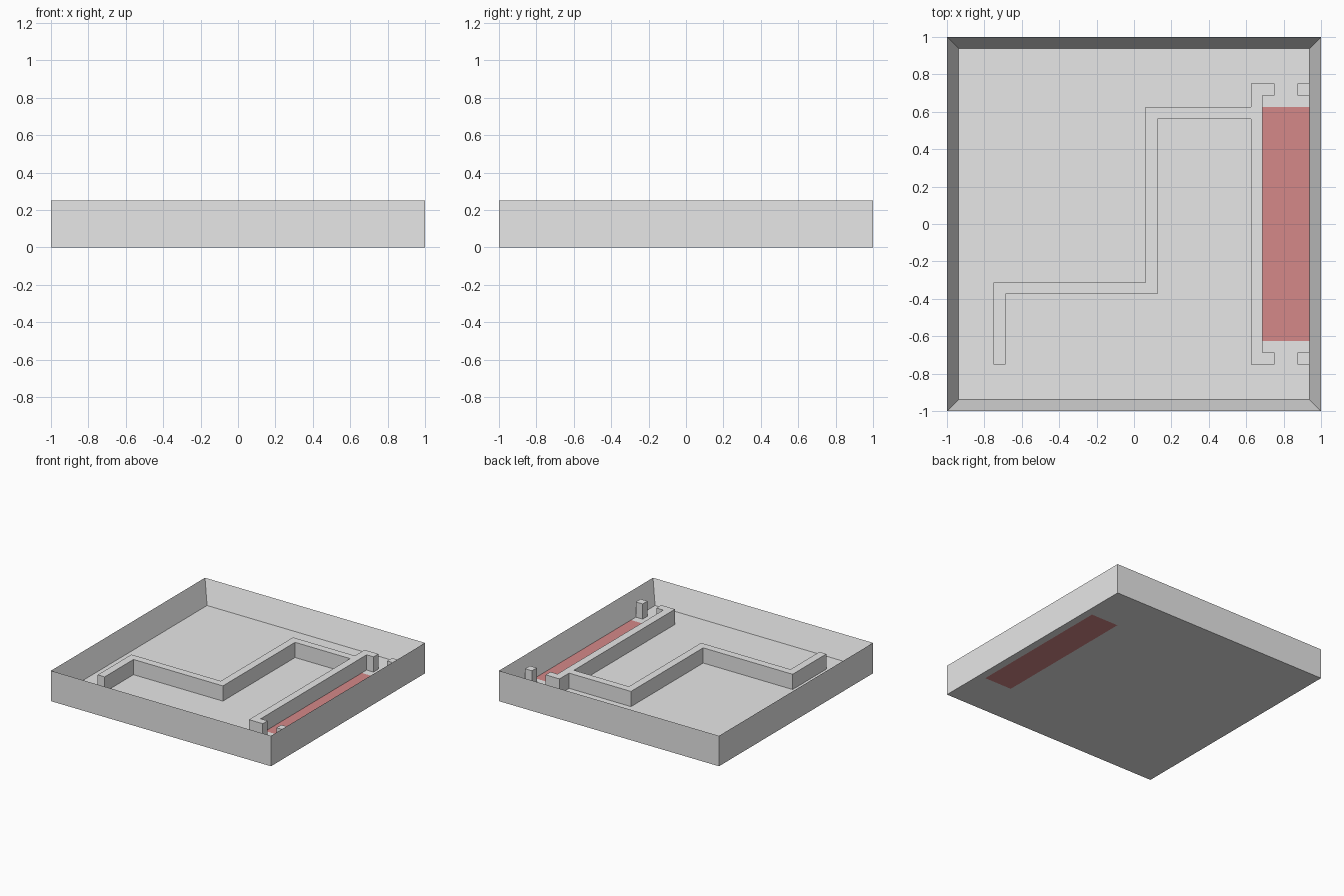
import bpy, bmesh
from mathutils import Vector

if "Cube" in bpy.data.objects:
    bpy.data.objects.remove(bpy.data.objects["Cube"])

T = 0.0625            # wall thickness, also floor thickness
RIM_TOP = 0.25
WALL_TOP = 0.1875


def material(name, rgb):
    m = bpy.data.materials.new(name)
    m.diffuse_color = (*rgb, 1)
    m.use_nodes = True
    m.node_tree.nodes["Principled BSDF"].inputs["Base Color"].default_value = m.diffuse_color
    return m


grey = material("light_grey", (0.8, 0.8, 0.8))
red = material("muted_red", (0.66, 0.25, 0.25))


def add_object(name, bm, *mats):
    bmesh.ops.recalc_face_normals(bm, faces=bm.faces)
    mesh = bpy.data.meshes.new(name)
    bm.to_mesh(mesh)
    bm.free()
    for m in mats:
        mesh.materials.append(m)
    obj = bpy.data.objects.new(name, mesh)
    bpy.context.collection.objects.link(obj)
    return obj


def extruded_wall(name, outline):
    """Raise a floor plan outline from the floor to the inner wall height."""
    bm = bmesh.new()
    face = bm.faces.new([bm.verts.new((x, y, T)) for x, y in outline])
    up = bmesh.ops.extrude_face_region(bm, geom=[face], use_keep_orig=True)
    for v in up["geom"]:
        if isinstance(v, bmesh.types.BMVert):
            v.co.z = WALL_TOP
    return add_object(name, bm, grey)


# Tray: block with its top inset and pushed down to form rim and floor
bm = bmesh.new()
bmesh.ops.create_cube(bm, size=2)
for v in bm.verts:
    v.co.z = RIM_TOP if v.co.z > 0 else 0
top = max(bm.faces, key=lambda f: f.calc_center_median().z)
bmesh.ops.inset_region(bm, faces=[top], thickness=T, use_even_offset=True)
for v in top.verts:
    v.co.z = T

# Red strip cut into the floor, above and below
x0, x1, y1 = 0.6875, 1 - T, 0.625
for co, no in (((x0, 0, 0), (1, 0, 0)), ((x1, 0, 0), (1, 0, 0)),
               ((0, y1, 0), (0, 1, 0)), ((0, -y1, 0), (0, 1, 0))):
    bmesh.ops.bisect_plane(bm, geom=bm.verts[:] + bm.edges[:] + bm.faces[:],
                           dist=1e-5, plane_co=Vector(co), plane_no=Vector(no))
bm.normal_update()
for f in bm.faces:
    c = f.calc_center_median()
    if (abs(f.normal.z) > 0.9 and c.z < T + 0.01
            and x0 < c.x < x1 and abs(c.y) < y1):
        f.material_index = 1
add_object("tray", bm, grey, red)

# Inner partition: stepped wall joined to the long wall with hooked ends
extruded_wall("partition_wall", [
    (-0.75, -0.75), (-0.6875, -0.75), (-0.6875, -0.375), (0.125, -0.375),
    (0.125, 0.5625), (0.625, 0.5625), (0.625, -0.75), (0.75, -0.75),
    (0.75, -0.6875), (0.6875, -0.6875), (0.6875, 0.6875), (0.75, 0.6875),
    (0.75, 0.75), (0.625, 0.75), (0.625, 0.625), (0.0625, 0.625),
    (0.0625, -0.3125), (-0.75, -0.3125)])

# Door posts against the rim, opposite the hooks
for side, s in (("front", -1), ("back", 1)):
    extruded_wall(side + "_post", [
        (0.875, s * 0.6875), (x1, s * 0.6875), (x1, s * 0.75), (0.875, s * 0.75)])
